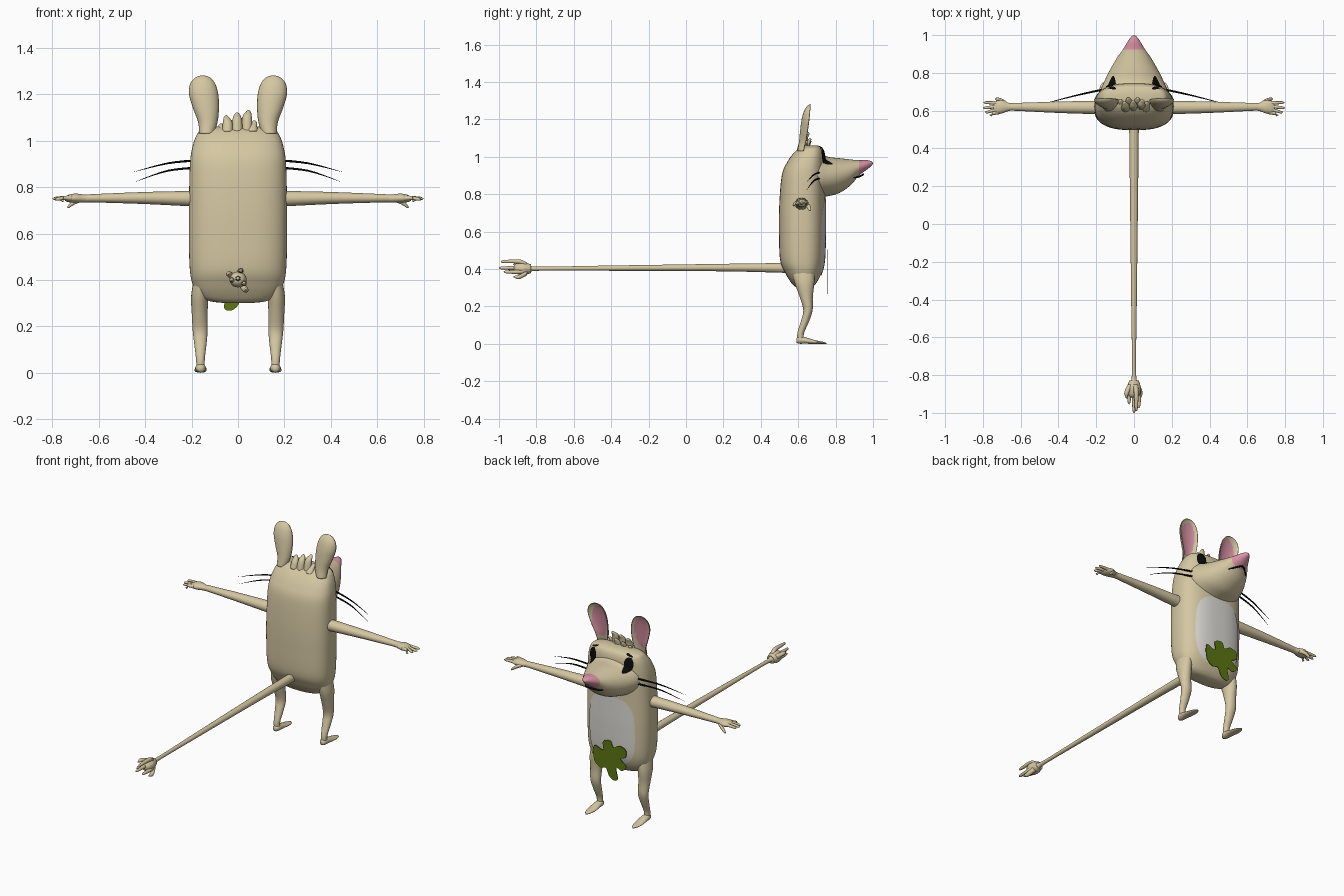
import bpy, bmesh, math
from mathutils import Vector
from mathutils.bvhtree import BVHTree

if "Cube" in bpy.data.objects:
    bpy.data.objects.remove(bpy.data.objects["Cube"])


def material(name, rgb):
    m = bpy.data.materials.new(name)
    m.use_nodes = True
    m.diffuse_color = (*rgb, 1)
    m.node_tree.nodes["Principled BSDF"].inputs["Base Color"].default_value = (*rgb, 1)
    return m


FUR = material("tan fur", (0.66, 0.57, 0.36))
PINK = material("pink skin", (0.70, 0.29, 0.38))
WHITE = material("pale belly", (0.72, 0.70, 0.66))
BLACK = material("black", (0.003, 0.003, 0.003))
GREEN = material("leaf green", (0.11, 0.18, 0.006))
AXES = {"x": (0, 1, 2), "y": (1, 0, 2), "z": (2, 0, 1)}


def spline(rows, sub, closed=False):
    """Catmull-Rom interpolation through tuples of any length."""
    n, out = len(rows), []
    at = (lambda i: rows[i % n]) if closed else (lambda i: rows[max(0, min(n - 1, i))])
    for i in range(n if closed else n - 1):
        for k in range(sub):
            t = k / sub
            out.append(tuple(
                b + t / 2 * (c - a + t * (2 * a - 5 * b + 4 * c - d + t * (3 * (b - c) + d - a)))
                for a, b, c, d in zip(at(i - 1), at(i), at(i + 1), at(i + 2))))
    return out if closed else out + [tuple(rows[-1])]


def finish(name, bm, mats, rule=None, smooth=True):
    bmesh.ops.recalc_face_normals(bm, faces=bm.faces)
    bm.normal_update()
    for f in bm.faces:
        f.smooth = smooth
        if rule and rule(f.calc_center_median(), f.normal):
            f.material_index = 1
    mesh = bpy.data.meshes.new(name)
    bm.to_mesh(mesh)
    bm.free()
    for m in mats:
        mesh.materials.append(m)
    ob = bpy.data.objects.new(name, mesh)
    bpy.context.collection.objects.link(ob)
    return ob


def loft(name, axis, rows, mats=(FUR,), s=1, n=24, power=2, sub=5, bowl=0, rule=None):
    """Rows are (along, u, v, radius u, radius v); s = -1 mirrors in x."""
    bm, rings = bmesh.new(), []
    for t, u, v, ru, rv in spline(rows, sub):
        ring = []
        for j in range(n):
            a = math.tau * j / n
            c, d = math.cos(a), math.sin(a)
            c = math.copysign(abs(c) ** (2 / power), c)
            d = math.copysign(abs(d) ** (2 / power), d)
            if bowl and d > 0:
                d *= -bowl
            p = [0, 0, 0]
            for i, value in zip(AXES[axis], (t, u + max(ru, 0.0004) * c, v + max(rv, 0.0004) * d)):
                p[i] = value
            ring.append(bm.verts.new((p[0] * s, p[1], p[2])))
        rings.append(ring)
    for lo, hi in zip(rings, rings[1:]):
        for j in range(n):
            k = (j + 1) % n
            bm.faces.new((lo[j], lo[k], hi[k], hi[j]))
    bm.faces.new(rings[0])
    bm.faces.new(rings[-1])
    return finish(name, bm, mats, rule, True)


def tree(*obs):
    verts, polys = [], []
    for ob in obs:
        base = len(verts)
        verts += [v.co.copy() for v in ob.data.vertices]
        polys += [[base + i for i in p.vertices] for p in ob.data.polygons]
    return BVHTree.FromPolygons(verts, polys)


def decal(name, bvh, x, z, rx, rz, mat, power=2, lift=0.004, rings=10, n=48, tilt=0):
    """Thin patch laid on the surface that faces +y."""
    def hit(px, pz):
        co = bvh.ray_cast(Vector((px, 2, pz)), Vector((0, -1, 0)))[0]
        return co + Vector((0, lift, 0)) if co else None
    bm = bmesh.new()
    mid = hit(x, z)
    centre, prev = bm.verts.new(mid), None
    for r in range(1, rings + 1):
        ring = []
        for j in range(n):
            a, k = math.tau * j / n, r / rings
            c, d = math.cos(a), math.sin(a)
            dx = k * rx * math.copysign(abs(c) ** (2 / power), c)
            dz = k * rz * math.copysign(abs(d) ** (2 / power), d) + tilt * dx
            ring.append(bm.verts.new(hit(x + dx, z + dz) or mid))
        for j in range(n):
            i = (j + 1) % n
            bm.faces.new((prev[j], prev[i], ring[i], ring[j]) if prev else (centre, ring[j], ring[i]))
        prev = ring
    return finish(name, bm, [mat])


# Body with head: height, back y, front y, half width
PROFILE = [(.30, .60, .66, .05), (.308, .58, .68, .12), (.33, .56, .70, .165), (.38, .53, .725, .195),
           (.45, .503, .74, .208), (.6, .497, .745, .212), (.75, .499, .745, .211), (.9, .512, .745, .207),
           (.97, .54, .745, .197), (1.02, .575, .742, .18), (1.05, .61, .728, .155), (1.062, .64, .70, .09)]
body = loft("body", "z", [(z, 0, (b + f) / 2, w, (f - b) / 2) for z, b, f, w in PROFILE],
            n=72, power=2.6, sub=6)

# Snout: y, half width, bottom, top; the tip is the nose
SNOUT = [(.62, .185, .80, 1.03), (.70, .178, .78, 1.025), (.76, .155, .79, 1.0), (.82, .125, .807, .993),
         (.88, .09, .848, .986), (.925, .058, .90, .982), (.965, .034, .93, .983),
         (.99, .016, .95, .977), (1.0, .002, .963, .967)]
snout = loft("snout", "y", [(y, 0, (b + t) / 2, w, (t - b) / 2) for y, w, b, t in SNOUT],
             (FUR, PINK), n=48, rule=lambda c, n: c.y > .925)
loft("mouth", "x", [(-.064, .893, .888, .001, .001), (-.045, .92, .892, .005, .005), (0, .948, .906, .005, .005),
                    (.045, .92, .892, .005, .005), (.064, .893, .888, .001, .001)], (BLACK,), n=8)

# Belly patch and leaf
decal("belly_patch", tree(body), 0, .57, .155, .21, WHITE, power=3.2, n=72, rings=16)
LEAF = [(.10, .36), (.10, .45), (.04, .435), (.04, .49), (-.01, .505), (-.03, .47), (-.07, .49),
        (-.115, .475), (-.115, .43), (-.08, .41), (-.12, .375), (-.09, .34), (-.05, .35),
        (-.06, .28), (-.03, .268), (0, .29), (.02, .33), (.06, .325)]
bm = bmesh.new()
face = bm.faces.new([bm.verts.new((x, .753, z)) for x, z in spline(LEAF, 4, True)])
top = bmesh.ops.extrude_face_region(bm, geom=[face], use_keep_orig=True)["geom"]
bmesh.ops.translate(bm, vec=(0, .004, 0), verts=[g for g in top if isinstance(g, bmesh.types.BMVert)])
finish("leaf", bm, [GREEN], smooth=False)

# Tuft of hair
for i, (x, y, z) in enumerate([(-.072, .64, 1.075), (-.05, .63, 1.11), (-.004, .635, 1.122),
                               (.044, .64, 1.132), (.07, .63, 1.088), (.02, .65, 1.1), (-.03, .65, 1.09)]):
    loft(f"hair_{i + 1}", "z", [(1.04, x * .9, y - .015, .024, .022), (z - .03, x * .9, y - .005, .02, .018),
                               (z - .008, x, y + .01, .011, .01), (z, x, y + .014, .002, .002)], n=12)

face_tree = tree(body, snout)
for side, s in (("left", 1), ("right", -1)):
    # Face
    decal(f"{side}_eye", face_tree, s * .122, 1.0, .027, .042, BLACK, lift=.007)
    decal(f"{side}_brow", face_tree, s * .118, 1.05, .022, .004, BLACK, lift=.008, rings=2, tilt=-.25 * s)
    for i, drop in enumerate((0, .032)):
        loft(f"{side}_whisker_{i + 1}", "x",
             [(.15, .715, .917 - drop, .006, .005), (.3, .682, .903 - drop, .004, .004),
              (.45 - drop / 4, .645, .865 - drop * 1.3, .0005, .0005)], (BLACK,), s, n=8)

    # Ear: a shallow bowl, pink inside
    loft(f"{side}_ear", "z",
         [(1.03, .135, .628, .032, .032), (1.08, .13, .642, .042, .038), (1.14, .138, .652, .056, .042),
          (1.20, .148, .660, .063, .042), (1.245, .152, .664, .054, .033), (1.272, .152, .666, .032, .018),
          (1.282, .152, .666, .004, .003)], (FUR, PINK), s, n=40, bowl=.55,
         rule=lambda c, n: n.y > 0 and ((abs(c.x) - .145) / .05) ** 2 + ((c.z - 1.165) / .102) ** 2 < 1)

    # Arm, palm and fingers
    loft(f"{side}_arm", "x",
         [(.18, .617, .75, .036, .034), (.4, .618, .753, .03, .026), (.62, .62, .752, .021, .018),
          (.66, .62, .751, .021, .017), (.70, .62, .752, .035, .02), (.73, .617, .751, .034, .016),
          (.745, .615, .75, .024, .009)], s=s)
    for i, (tip, y, z) in enumerate([(.765, .577, .742), (.79, .592, .748), (.80, .615, .75), (.797, .643, .752)]):
        base = .592 + i * .016
        loft(f"{side}_finger_{i + 1}", "x",
             [(.715, base, .752, .011, .011), (.75, (base + y) / 2, .753, .009, .009),
              (tip - .012, y, z, .007, .007), (tip, y, z, .001, .001)], s=s, n=10)
    loft(f"{side}_thumb", "x", [(.675, .637, .748, .012, .012), (.705, .655, .735, .011, .011),
                               (.728, .661, .718, .008, .008), (.736, .661, .713, .001, .001)], s=s, n=10)

    # Leg and foot
    loft(f"{side}_leg", "z",
         [(.02, .161, .612, .018, .017), (.06, .162, .614, .019, .018), (.12, .162, .636, .026, .022),
          (.18, .163, .652, .032, .025), (.25, .165, .643, .034, .035), (.33, .165, .633, .037, .053),
          (.40, .155, .625, .035, .06)], s=s)
    loft(f"{side}_foot", "y",
         [(.59, .161, .018, .012, .012), (.605, .161, .021, .021, .02), (.64, .161, .018, .024, .017),
          (.69, .161, .01, .026, .01), (.73, .161, .006, .018, .006), (.75, .161, .003, .003, .003)], s=s)

# Tail ending in a small hand
loft("tail", "y", [(.56, 0, .406, .026, .027), (.2, 0, .408, .022, .02), (-.4, 0, .405, .015, .014),
                   (-.79, 0, .402, .011, .011), (-.83, 0, .402, .026, .024), (-.87, 0, .402, .037, .034),
                   (-.905, 0, .402, .03, .028), (-.92, 0, .402, .014, .014)])
for i, (tip, x, z) in enumerate([(-.99, .012, .44), (-1.0, .0, .406), (-.975, .026, .385),
                                 (-.955, -.026, .40), (-.925, .034, .358), (-.925, -.04, .425)]):
    loft(f"tail_finger_{i + 1}", "y",
         [(-.85, x * .5, .402 + (z - .402) * .5, .014, .014), (-.89, x * .95, z, .013, .012),
          (tip + .015, x, z, .008, .008), (tip, x, z, .001, .001)], n=10)
